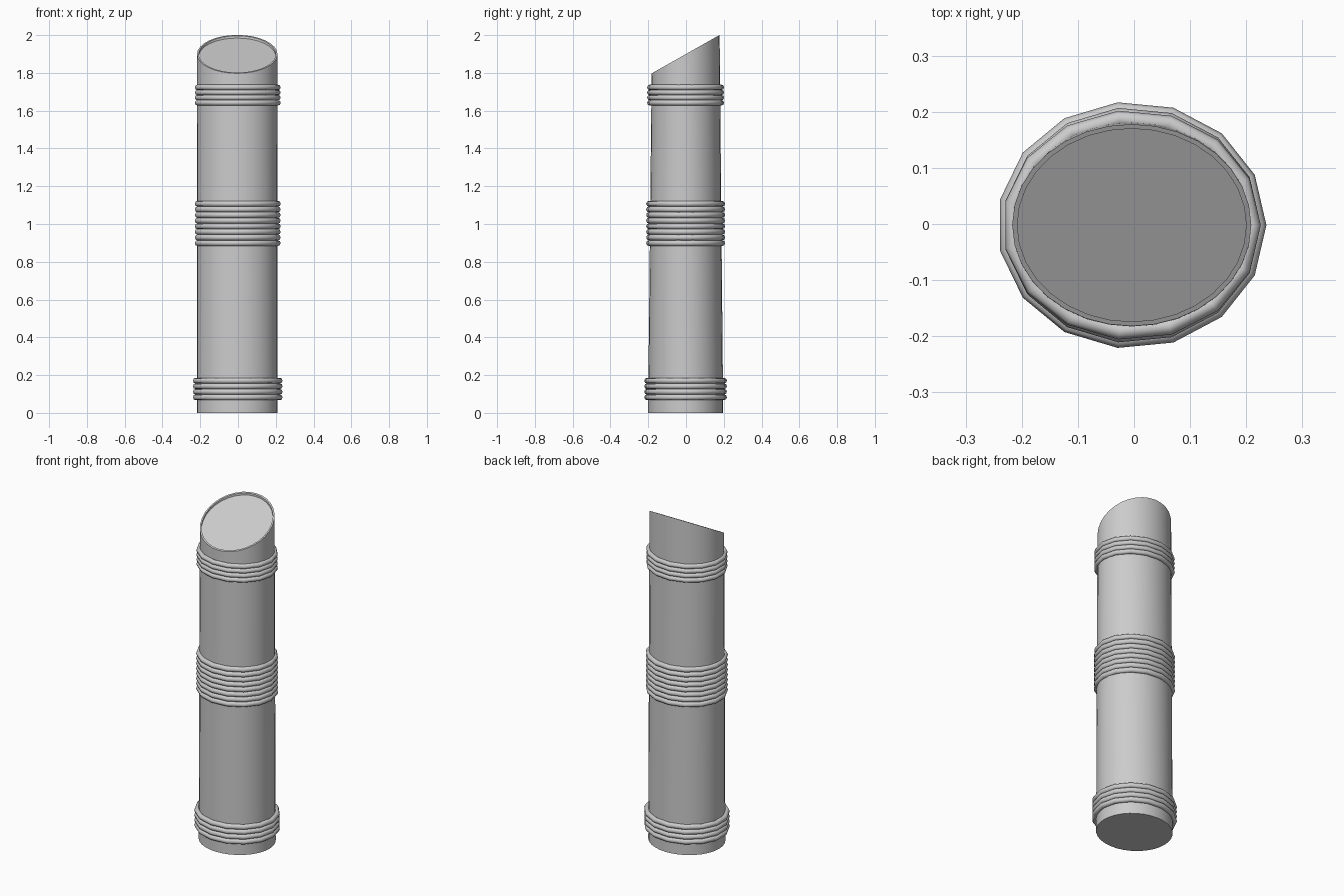
import bpy, bmesh, math

if "Cube" in bpy.data.objects:
    bpy.data.objects.remove(bpy.data.objects["Cube"])

CX, CY = -0.004, -0.002


def finish(name, bm, angle):
    bmesh.ops.recalc_face_normals(bm, faces=bm.faces[:])
    me = bpy.data.meshes.new(name)
    bm.to_mesh(me)
    bm.free()
    ob = bpy.data.objects.new(name, me)
    bpy.context.collection.objects.link(ob)
    bpy.ops.object.select_all(action='DESELECT')
    ob.select_set(True)
    bpy.context.view_layer.objects.active = ob
    bpy.ops.object.shade_smooth_by_angle(angle=math.radians(angle))
    return ob


def bridge(bm, a, b):
    n = len(a)
    for i in range(n):
        j = (i + 1) % n
        bm.faces.new((a[i], a[j], b[j], b[i]))


def ellipse(bm, n, rx, ry, height):
    loop = []
    for i in range(n):
        t = 2 * math.pi * i / n
        y = ry * math.sin(t)
        loop.append(bm.verts.new((CX + rx * math.cos(t), CY + y, height(y))))
    return loop


# Slightly tapered oval post with a slanted, shallow recessed top
def slant(y):
    return 1.899 + 0.565 * y


bm = bmesh.new()
loops = [
    ellipse(bm, 32, 0.214, 0.199, lambda y: 0.0),
    ellipse(bm, 32, 0.213, 0.180, slant),
    ellipse(bm, 32, 0.204, 0.172, slant),
    ellipse(bm, 32, 0.204, 0.172, lambda y: slant(y) - 0.012),
]
for a, b in zip(loops, loops[1:]):
    bridge(bm, a, b)
bm.faces.new(loops[0])
bm.faces.new(loops[-1])
finish("post", bm, 30)


# Bands of rope: stacked 15-sided oval rings
def rope_band(name, z0, z1, count, rx, ry):
    bm = bmesh.new()
    pitch = (z1 - z0) / count
    r, sides = pitch * 0.53, 8
    for k in range(count):
        zc = z0 + pitch * (k + 0.5)
        rings = []
        for s in range(sides):
            a = 2 * math.pi * s / sides
            off = r * (math.cos(a) - 1)
            z = zc + r * math.sin(a)
            rings.append(ellipse(bm, 15, rx + off, ry + off, lambda y, z=z: z))
        for s in range(sides):
            bridge(bm, rings[s], rings[(s + 1) % sides])
    finish(name, bm, 50)


rope_band("lower_rope", 0.068, 0.185, 4, 0.240, 0.220)
rope_band("middle_rope", 0.884, 1.122, 8, 0.230, 0.210)
rope_band("upper_rope", 1.628, 1.737, 4, 0.230, 0.205)
